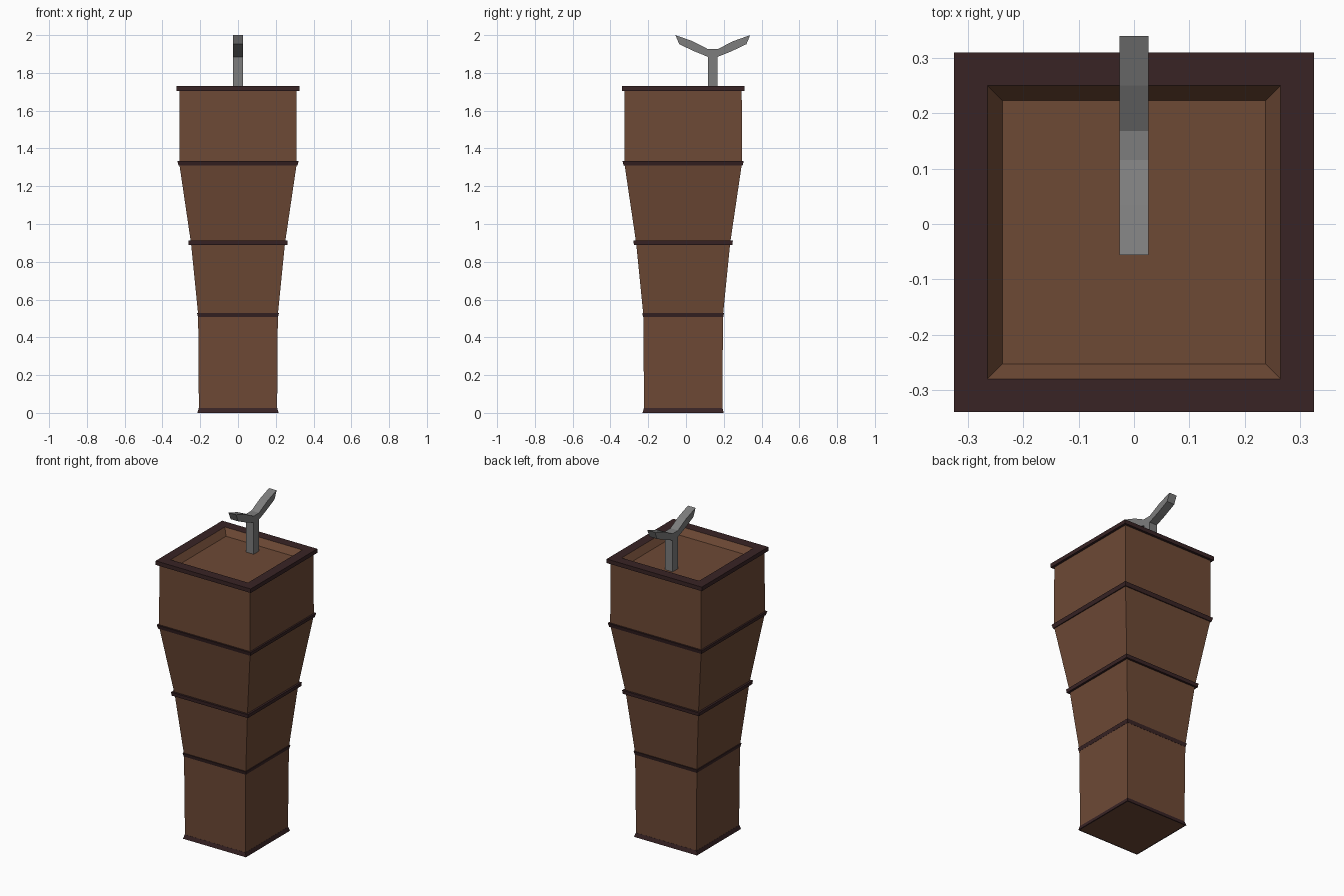
import bpy
import bmesh

cube = bpy.data.objects.get("Cube")
if cube:
    bpy.data.objects.remove(cube, do_unlink=True)

CENTRE_Y = -0.015


def material(name, rgb):
    mat = bpy.data.materials.new(name)
    mat.use_nodes = True
    mat.diffuse_color = (*rgb, 1)
    mat.node_tree.nodes["Principled BSDF"].inputs["Base Color"].default_value = (*rgb, 1)
    return mat


wood = material("brown wood", (0.155, 0.067, 0.036))
trim = material("dark trim", (0.040, 0.017, 0.018))
metal = material("grey metal", (0.205, 0.205, 0.205))


def finish(name, bm, mat, recalc=False):
    if recalc:
        bmesh.ops.recalc_face_normals(bm, faces=bm.faces)
    mesh = bpy.data.meshes.new(name)
    bm.to_mesh(mesh)
    bm.free()
    mesh.materials.append(mat)
    obj = bpy.data.objects.new(name, mesh)
    bpy.context.collection.objects.link(obj)
    return obj


def square_loft(name, profile, mat, cap_start=False, cap_end=False):
    """Skin square rings given as (half width, height)."""
    bm = bmesh.new()
    rings = []
    for half, z in profile:
        corners = ((-1, -1), (1, -1), (1, 1), (-1, 1))
        rings.append([bm.verts.new((sx * half, CENTRE_Y + sy * half, z))
                      for sx, sy in corners])
    for low, high in zip(rings, rings[1:]):
        for i in range(4):
            j = (i + 1) % 4
            bm.faces.new((low[i], low[j], high[j], high[i]))
    if cap_start:
        bm.faces.new(rings[0][::-1])
    if cap_end:
        bm.faces.new(rings[-1])
    return finish(name, bm, mat)


# Tapered wooden column
square_loft("column_body",
            [(0.207, 0), (0.211, 0.52), (0.249, 0.90), (0.311, 1.32), (0.310, 1.715)],
            wood, cap_start=True)

# Dark bands: inner half width, lower and upper outer half widths, heights
bands = {
    "base_band": (0.207, 0.215, 0.208, 0, 0.025),
    "lower_band": (0.209, 0.212, 0.217, 0.508, 0.530),
    "middle_band": (0.247, 0.261, 0.263, 0.890, 0.912),
    "upper_band": (0.309, 0.315, 0.321, 1.310, 1.334),
}
for name, (inner, low, high, z0, z1) in bands.items():
    square_loft(name, [(inner, z0), (low, z0), (high, z1), (inner, z1)], trim)

# Rim around the opening, and the shallow tray inside it
square_loft("top_rim", [(0.309, 1.705), (0.325, 1.705), (0.325, 1.73), (0.265, 1.73)], trim)
square_loft("tray", [(0.265, 1.73), (0.238, 1.69)], wood, cap_end=True)

# Forked metal rest: half outline in the side plane, mirrored about the post
POST_Y = 0.142
half_outline = [(0.026, 1.685), (0.026, 1.885), (0.100, 1.915), (0.178, 1.952),
                (0.198, 2.0), (0.108, 1.968), (0.026, 1.926)]
outline = half_outline + [(-d, z) for d, z in reversed(half_outline)]
bm = bmesh.new()
face = bm.faces.new([bm.verts.new((-0.026, POST_Y + d, z)) for d, z in outline])
result = bmesh.ops.extrude_face_region(bm, geom=[face])
moved = [v for v in result["geom"] if isinstance(v, bmesh.types.BMVert)]
bmesh.ops.translate(bm, verts=moved, vec=(0.052, 0, 0))
finish("forked_rest", bm, metal, recalc=True)
